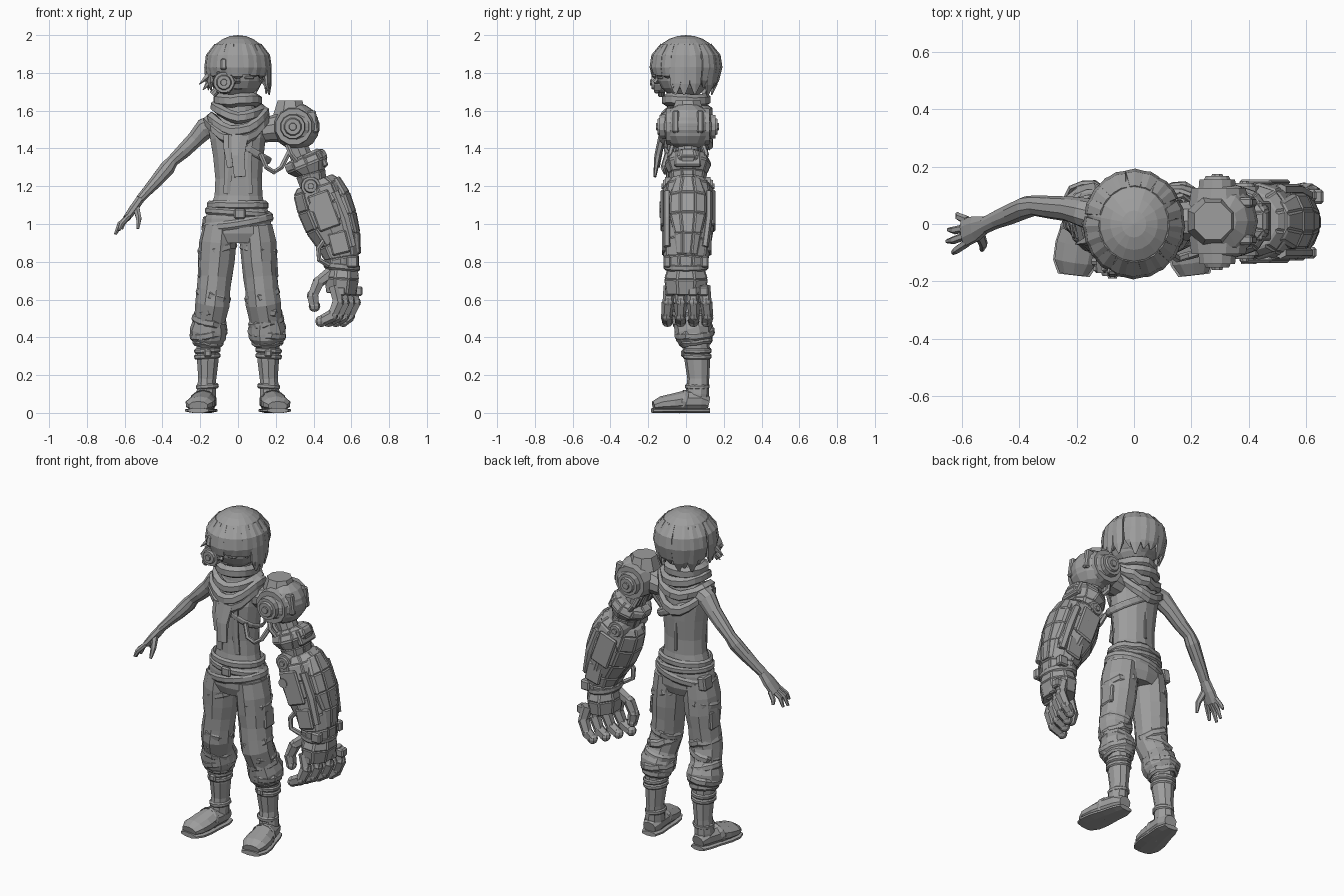
import bpy
import bmesh
import math
import random
from mathutils import Vector, Matrix, Euler

random.seed(4)
if "Cube" in bpy.data.objects:
    bpy.data.objects.remove(bpy.data.objects["Cube"])

# One plain grey for the whole figure
GREY = (.34, .34, .34, 1)
grey = bpy.data.materials.new("plain grey")
grey.use_nodes = True
grey.diffuse_color = GREY
grey.node_tree.nodes["Principled BSDF"].inputs["Base Color"].default_value = GREY
Y, Z = Vector((0, 1, 0)), Vector((0, 0, 1))


def finish(name, bm):
    """Turn a bmesh into a flat shaded object."""
    bmesh.ops.recalc_face_normals(bm, faces=bm.faces)
    mesh = bpy.data.meshes.new(name)
    bm.to_mesh(mesh)
    bm.free()
    mesh.materials.append(grey)
    obj = bpy.data.objects.new(name, mesh)
    bpy.context.collection.objects.link(obj)
    return obj


def skin(bm, rings, closed=False):
    """Bridge rows of vertices with quads, capping open ends."""
    count = len(rings[0])
    pairs = list(zip(rings, rings[1:] + rings[:1])) if closed else list(zip(rings, rings[1:]))
    for low, high in pairs:
        for i in range(count):
            j = (i + 1) % count
            bm.faces.new((low[i], low[j], high[j], high[i]))
    if not closed:
        bm.faces.new(rings[0])
        bm.faces.new(rings[-1])


def tube(name, rows, sides=8, ref=Y, jitter=0, panel=0):
    """Loft ellipses along a path; each row is x, y, z, half width, half depth along ref."""
    bm = bmesh.new()
    points = [Vector(row[:3]) for row in rows]
    rings = []
    for k, row in enumerate(rows):
        along = (points[min(k + 1, len(rows) - 1)] - points[max(k - 1, 0)]).normalized()
        deep = (ref - along * ref.dot(along)).normalized()
        wide = along.cross(deep)
        ring = []
        for i in range(sides):
            angle = math.tau * (i + .5) / sides
            grow = 1 + random.uniform(-jitter, jitter)
            offset = wide * math.cos(angle) * row[3] + deep * math.sin(angle) * row[4]
            ring.append(bm.verts.new(points[k] + offset * grow))
        rings.append(ring)
    skin(bm, rings)
    if panel:
        quads = [face for face in bm.faces if len(face.verts) == 4]
        bmesh.ops.recalc_face_normals(bm, faces=bm.faces)
        bmesh.ops.inset_individual(bm, faces=quads, thickness=panel, depth=panel * .5)
    return finish(name, bm)


def rod(name, start, end, radius, tip=None, sides=10):
    """Straight cylinder or cone between two points."""
    axis = (Vector(end) - Vector(start)).normalized()
    tip = radius if tip is None else tip
    return tube(name, [(*start, radius, radius), (*end, tip, tip)], sides, Z if abs(axis.z) < .8 else Y)


def band(name, centre, a, b, thick, high, tilt=(0, 0, 0), front=0, back=0, jitter=0, sides=20):
    """Elliptical strap around the body, able to sag at the front or the back."""
    bm = bmesh.new()
    turn = Euler([math.radians(t) for t in tilt]).to_matrix()
    rings = []
    for i in range(sides):
        angle = math.tau * i / sides
        c, s = math.cos(angle), math.sin(angle)
        sag = front * max(0, -s) ** 2 + back * max(0, s) ** 2
        wave = random.uniform(-jitter, jitter)
        ring = []
        for k in range(6):
            q = math.tau * (k + .5) / 6
            out = thick * math.cos(q) + wave
            spot = Vector(((a + out) * c, (b + out) * s, high * math.sin(q) - sag + wave))
            ring.append(bm.verts.new(Vector(centre) + turn @ spot))
        rings.append(ring)
    skin(bm, rings, closed=True)
    return finish(name, bm)


def box(name, centre, size, turn=(0, 0, 0), bevel=.008):
    bm = bmesh.new()
    angles = Euler([math.radians(t) for t in turn])
    bmesh.ops.create_cube(bm, size=1, matrix=Matrix.LocRotScale(Vector(centre), angles, Vector(size)))
    bmesh.ops.bevel(bm, geom=bm.edges[:], offset=bevel, segments=1, affect='EDGES')
    return finish(name, bm)


def ball(name, centre, size, u=14, v=10, keep=None):
    bm = bmesh.new()
    place = Matrix.LocRotScale(Vector(centre), None, Vector(size))
    bmesh.ops.create_uvsphere(bm, u_segments=u, v_segments=v, radius=1, matrix=place)
    if keep:
        lost = [f for f in bm.faces if not keep(f.calc_center_median())]
        bmesh.ops.delete(bm, geom=lost, context='FACES')
    return finish(name, bm)


def chain(name, points, radius):
    """Jointed finger made of tapering armoured segments."""
    for k, (start, end) in enumerate(zip(points, points[1:])):
        rod(f"{name}_segment_{k}", start, end, radius, radius * .85, 6)
        ball(f"{name}_joint_{k}", end, [radius * .9] * 3, 8, 6)


def cable(name, points, radius=.01):
    tube(name, [(*p, radius, radius) for p in points], 6)


def disc(name, centre, axis, radius, depth):
    """Stepped round hub with a rim, a recess ring and a centre boss."""
    c = Vector(centre)
    rod(name + "_base", c - axis * depth, c, radius, radius * .92, 12)
    rod(name + "_ring", c, c + axis * .012, radius * .68, radius * .6, 12)
    rod(name + "_boss", c, c + axis * .02, radius * .35, radius * .28, 8)


# Head, face and eyepiece
ball("head", (0, -.012, 1.8), (.138, .143, .138))
rod("nose", (0, -.14, 1.785), (0, -.168, 1.75), .008, .014, 6)
box("left_eye", (.06, -.138, 1.775), (.05, .02, .016), (0, 0, 15), .004)
box("mouth", (0, -.13, 1.715), (.04, .012, .006), bevel=.002)
disc("eyepiece", (-.075, -.17, 1.75), -Y, .06, .06)
for k in range(6):
    q = math.tau * k / 6
    box(f"eyepiece_lug_{k}", (-.075 + .056 * math.cos(q), -.155, 1.75 + .056 * math.sin(q)), (.02, .03, .02))
box("eyepiece_hinge", (-.075, -.165, 1.845), (.035, .03, .06), (-12, 0, 0))
rod("eyepiece_filter", (-.11, -.13, 1.71), (-.135, -.13, 1.685), .02)

# Hair: a cap open over the face, with overlapping locks
cap = ball("hair_cap", (0, 0, 1.845), (.165, .181, .155), 18, 12, lambda p: p.y > -.05 or p.z > 1.83)
shell = cap.modifiers.new("thickness", 'SOLIDIFY')
shell.thickness = .012
LOCKS = 20
for k in range(LOCKS):
    q = math.tau * (k + random.uniform(-.2, .2)) / LOCKS
    c, s = math.cos(q), math.sin(q)
    fringe = s < -.55
    end = (1.77 if fringe else 1.7) + random.uniform(-.025, .025)
    flick = .9 if fringe else .82 if s > .3 else random.uniform(.92, 1.05)
    spots = [(.72, 1.95, .02), (.96, 1.89, .036), (1, 1.83, .04), (.5 + flick / 2, (end + 1.8) / 2, .034), (flick, end, .006)]
    tube(f"hair_lock_{k}", [(.163 * f * c, .177 * f * s, z, w, .4 * w) for f, z, w in spots], 6, Vector((c, s, 0)))
for k, z in enumerate((1.76, 1.73)):
    rod(f"hair_flick_right_{k}", (-.13, -.05 + .04 * k, z + .05), (-.205 + .02 * k, -.07, z - .02), .028, .002, 5)
    rod(f"hair_flick_left_{k}", (.135, -.05 + .06 * k, z + .05), (.168, -.07, z - .04), .026, .002, 5)

# Torso
tube("torso", [(0, 0, 1, .17, .12), (0, 0, 1.08, .15, .112), (.003, 0, 1.15, .13, .1), (.003, 0, 1.24, .126, .098),
               (.002, 0, 1.36, .137, .108), (0, 0, 1.45, .15, .112), (0, .01, 1.53, .165, .095), (0, .01, 1.59, .1, .08),
               (0, 0, 1.7, .06, .06)], 14)
for side in (-1, 1):
    tube(f"vest_edge_{side}", [(.055 * side, -.108, 1.45, .025, .01), (.05 * side, -.1, 1.3, .025, .008),
                               (.06 * side, -.092, 1.16, .02, .008)], 6)
box("spine_seam", (0, .1, 1.3), (.02, .012, .26), bevel=.004)
band("chest_strap", (.015, 0, 1.42), .175, .114, .008, .02, (0, 30, 0))

# Scarf folds and hanging tails
band("scarf_collar", (0, 0, 1.655), .1, .1, .03, .035, jitter=.006)
band("scarf_fold_upper", (0, 0, 1.615), .122, .115, .028, .032, (0, 5, 0), .05, .02, .006)
band("scarf_fold_middle", (0, 0, 1.58), .142, .12, .028, .032, (0, -6, 0), .09, .06, .006)
band("scarf_fold_lower", (-.005, 0, 1.55), .152, .12, .024, .034, (0, -4, 0), .11, .13, .006)
tube("scarf_tail_left", [(.01, -.125, 1.47, .05, .02), (.0, -.15, 1.36, .04, .018), (.01, -.165, 1.25, .035, .008)], 6)
tube("scarf_tail_right", [(-.05, -.12, 1.47, .03, .02), (-.05, -.135, 1.4, .03, .015), (-.04, -.145, 1.3, .02, .006)], 6)

# Bare right arm and hand
tube("right_arm", [(-.11, .02, 1.53, .06, .06), (-.175, .04, 1.505, .058, .052), (-.225, .052, 1.45, .046, .044),
                   (-.29, .058, 1.385, .041, .04), (-.345, .064, 1.335, .033, .036), (-.375, .058, 1.295, .042, .039),
                   (-.43, .035, 1.23, .036, .037), (-.48, .015, 1.175, .028, .032), (-.52, -.005, 1.13, .024, .03)], 10)
tube("right_palm", [(-.515, 0, 1.135, .024, .03), (-.55, -.015, 1.085, .025, .046), (-.59, -.03, 1.03, .02, .052)], 8)
for k, tip in enumerate([(-.63, -.1, .965), (-.65, -.06, .945), (-.645, -.02, .95), (-.615, .035, .975)]):
    tube(f"right_finger_{k}", [(-.58, -.065 + .026 * k, 1.04, .015, .015),
                               ((tip[0] - .58) / 2 - .012, tip[1] * .85 - .005, 1, .014, .014), (*tip, .008, .008)], 6)
tube("right_thumb", [(-.54, -.03, 1.09, .02, .02), (-.525, -.07, 1.03, .016, .016), (-.53, -.09, .975, .008, .008)], 6)

# Mechanical shoulder with round hubs
rod("shoulder_mount", (.1, .01, 1.49), (.22, .01, 1.51), .06, .075)
ball("shoulder_ball", (.31, .01, 1.515), (.122, .14, .125), 12, 8)
band("shoulder_belt", (.31, .01, 1.515), .115, .132, .008, .035, sides=12)
disc("shoulder_front_hub", (.29, -.14, 1.515), -Y, .07, .06)
disc("shoulder_back_hub", (.29, .155, 1.515), Y, .07, .06)
for side, y in ((-1, -.105), (1, .125)):
    rod(f"shoulder_hub_collar_{side}", (.295, .01, 1.515), (.295, y, 1.515), .115, .098, 12)
rod("shoulder_top_cap", (.275, .01, 1.58), (.275, .01, 1.655), .095, .07, 8)
for side in (-1, 1):
    box(f"shoulder_guard_{side}", (.395, .01 + .065 * side, 1.54), (.05, .035, .12), (0, -8, 0))

# Mechanical upper arm and elbow
rod("upper_arm_core", (.31, .01, 1.42), (.395, .01, 1.2), .06)
for k in range(6):
    y = -.07 + .032 * k
    cable(f"arm_cable_{k}", [(.26, y, 1.42), (.28, y * 1.2, 1.37), (.33, y, 1.31)], .014)
tube("elbow_flare", [(.345, .01, 1.365, .075, .08), (.352, .01, 1.35, .115, .105), (.366, .01, 1.315, .118, .122),
                     (.385, .01, 1.27, .08, .1), (.4, .01, 1.2, .07, .09)], 10, panel=.008)
box("elbow_flare_fin", (.448, .01, 1.345), (.03, .14, .09), (0, -25, 0))
disc("elbow_front_hub", (.385, -.11, 1.2), -Y, .055, .1)
disc("elbow_back_hub", (.385, .13, 1.2), Y, .055, .1)
cable("chest_hose", [(.12, -.1, 1.37), (.15, -.12, 1.3), (.19, -.11, 1.275), (.23, -.1, 1.3), (.27, -.07, 1.38)], .014)

# Mechanical forearm with raised panels
tube("forearm", [(.405, .01, 1.225, .1, .1), (.42, .01, 1.19, .135, .128), (.45, .01, 1.1, .144, .143), (.488, .01, 1, .138, .138),
                 (.53, .005, .9, .112, .125), (.55, 0, .82, .092, .118), (.553, 0, .76, .088, .11)], 10, panel=.01)
tube("forearm_outer_shell", [(.5, .01, 1.235, .04, .07), (.545, .01, 1.15, .05, .1), (.582, .01, 1.05, .046, .1),
                             (.61, .01, .95, .036, .075), (.62, .005, .84, .028, .06)], 8, panel=.01)
for side in (-1, 1):
    tube(f"forearm_rail_{side}", [(.51, .01 + .11 * side, 1.17, .025, .02), (.565, .01 + .11 * side, 1.03, .028, .02),
                                  (.605, .1 * side, .88, .022, .02)], 6)
    box(f"forearm_side_plate_{side}", (.455, .01 + .135 * side, 1.07), (.12, .02, .2), (0, -20, 0))
    box(f"forearm_lower_plate_{side}", (.535, .004 + .122 * side, .9), (.1, .02, .12), (0, -14, 0))
    box(f"wrist_clasp_{side}", (.605, .1 * side, .8), (.06, .04, .06))
    rod(f"forearm_bolt_{side}", (.4, .1 * side, 1.09), (.4, .14 * side, 1.09), .028)
band("wrist_cuff", (.55, 0, .775), .086, .108, .012, .02, (0, 6, 0))
cable("wrist_hose", [(.46, -.09, .92), (.425, -.1, .87), (.43, -.1, .81), (.48, -.08, .78)], .014)

# Mechanical hand with curled fingers
tube("hand_palm", [(.553, 0, .765, .084, .1), (.55, 0, .71, .094, .12), (.545, 0, .63, .08, .11)], 8, panel=.008)
for k in range(4):
    y, x = -.085 + .06 * k, .03 * k
    chain(f"hand_finger_{k}", [(.51 + x, y, .67), (.53 + x, y * 1.12, .585), (.5 + x, y * 1.2, .515), (.44 + 1.3 * x, y * 1.15, .485)], .034)
    box(f"hand_knuckle_{k}", (.54 + x, y, .645), (.06, .05, .05))
chain("hand_thumb", [(.49, -.04, .74), (.425, -.055, .69), (.395, -.06, .62), (.405, -.06, .565)], .034)

# Waist: trouser top and slouching belts
tube("trouser_hips", [(0, 0, .9, .15, .1), (0, 0, .95, .185, .12), (0, 0, 1.03, .178, .122), (0, 0, 1.1, .152, .114)], 14)
band("waistband", (0, 0, 1.1), .152, .112, .014, .024, jitter=.003)
band("belt_upper", (0, 0, 1.06), .166, .119, .01, .02, (0, 4, 0))
band("belt_lower", (0, 0, 1.01), .18, .124, .01, .024, (0, -9, 0), .01)
box("belt_buckle", (.01, -.13, 1.055), (.06, .02, .055))
box("belt_pouch", (-.165, .05, 1), (.05, .08, .08), (0, 8, 0))

# Legs, trouser folds and boots
for side, name in ((-1, "right"), (1, "left")):
    def flip(rows):
        return [(row[0] * side, *row[1:]) for row in rows]
    tube(name + "_trouser", flip([(.095, 0, .99, .09, .11), (.105, 0, .9, .1, .114), (.113, 0, .8, .097, .107), (.12, -.002, .72, .09, .1),
         (.127, -.005, .65, .09, .097), (.135, -.005, .58, .093, .096), (.148, .02, .5, .086, .09), (.155, .04, .44, .102, .104),
         (.158, .045, .4, .098, .1), (.16, .055, .36, .07, .075)]), 11, jitter=.04)
    for k, (x, y, z, r, lean) in enumerate([(.107, 0, .87, .093, 14), (.13, 0, .62, .083, -18), (.14, .01, .55, .083, 20),
                                            (.15, .03, .48, .082, -14), (.157, .045, .42, .092, 8), (.16, .05, .38, .075, -5)]):
        band(f"{name}_trouser_fold_{k}", (x * side, y, z), r, r * 1.05, .012, .024, (6, lean * side, 0), jitter=.006, sides=14)
    box(name + "_cargo_pocket", (.198 * side, .01, .77), (.025, .09, .11), (0, -4 * side, 0))
    tube(name + "_boot_shaft", flip([(.16, .055, .37, .062, .07), (.16, .06, .28, .06, .068), (.163, .065, .18, .05, .058),
                                     (.168, .06, .1, .055, .062), (.168, .055, .05, .055, .06)]), 10)
    for k, (z, r) in enumerate([(.33, .063), (.3, .063), (.14, .053)]):
        band(f"{name}_boot_strap_{k}", (.162 * side, .06, z), r, r * 1.1, .008, .014, (0, 4 * side, 0), sides=12)
    box(name + "_boot_buckle", (.16 * side, -.016, .315), (.04, .02, .04))
    foot = [(.165, .12, .05, .04, .035), (.168, .075, .06, .058, .058), (.182, 0, .06, .066, .06), (.195, -.07, .052, .078, .05),
            (.205, -.13, .046, .076, .042), (.21, -.172, .036, .052, .026)]
    tube(name + "_shoe", flip(foot), 10, Z)
    tube(name + "_sole", flip([(x, y * 1.04, .013, w + .008, .0145) for x, y, z, w, h in foot]), 8, Z)
    band(name + "_shoe_strap", (.187 * side, -.02, .06), .066, .058, .006, .016, (70, 0, 10 * side), sides=12)
